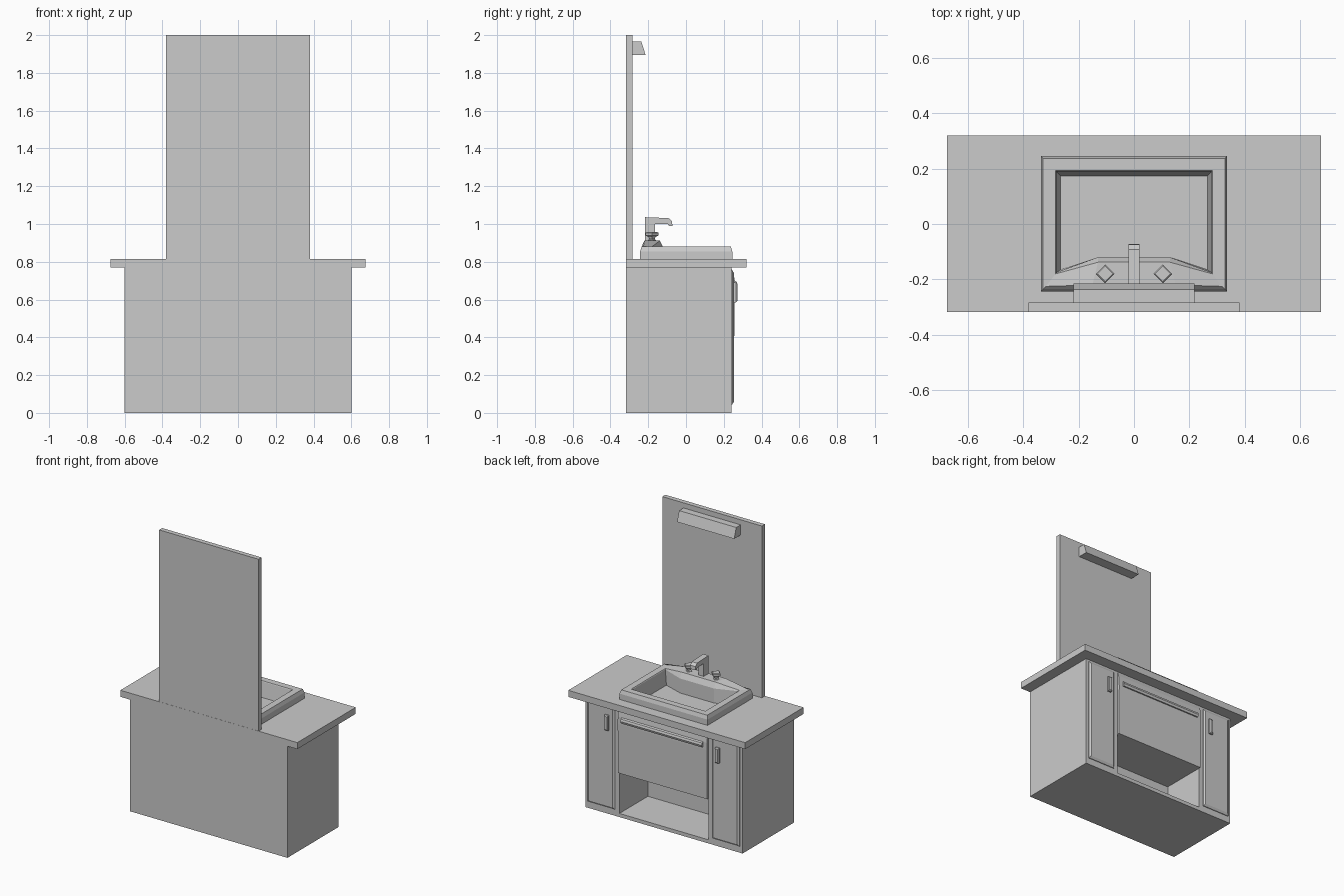
import bpy, bmesh, math

if "Cube" in bpy.data.objects:
    bpy.data.objects.remove(bpy.data.objects["Cube"])


def finish(name, bm):
    bmesh.ops.recalc_face_normals(bm, faces=bm.faces)
    me = bpy.data.meshes.new(name)
    bm.to_mesh(me)
    bm.free()
    ob = bpy.data.objects.new(name, me)
    bpy.context.scene.collection.objects.link(ob)
    return ob


def loft(name, loops, cap_start=True, cap_end=True):
    """Skin a list of closed loops with equal point counts."""
    bm = bmesh.new()
    rings = [[bm.verts.new(p) for p in loop] for loop in loops]
    n = len(rings[0])
    for a, b in zip(rings, rings[1:]):
        for i in range(n):
            j = (i + 1) % n
            bm.faces.new((a[i], a[j], b[j], b[i]))
    if cap_start:
        bm.faces.new(rings[0])
    if cap_end:
        bm.faces.new(rings[-1])
    return finish(name, bm)


def rect_xy(x0, x1, y0, y1, z):
    return [(x0, y0, z), (x1, y0, z), (x1, y1, z), (x0, y1, z)]


def rect_xz(x0, x1, z0, z1, y):
    return [(x0, y, z0), (x1, y, z0), (x1, y, z1), (x0, y, z1)]


def box(name, x0, x1, y0, y1, z0, z1):
    return loft(name, [rect_xy(x0, x1, y0, y1, z0), rect_xy(x0, x1, y0, y1, z1)])


def prism(name, half, profile):
    """Extrude a (y, z) profile symmetrically along x."""
    return loft(name, [[(x, y, z) for y, z in profile] for x in (-half, half)])


def cut(ob, cutter):
    mod = ob.modifiers.new("opening", 'BOOLEAN')
    mod.operation = 'DIFFERENCE'
    mod.solver = 'EXACT'
    mod.object = cutter
    bpy.context.view_layer.objects.active = ob
    bpy.ops.object.modifier_apply(modifier=mod.name)
    bpy.data.objects.remove(cutter)


# cabinet with open niche under the drawer
cabinet = box("cabinet", -.6, .6, -.318, .24, 0, .77)
cut(cabinet, box("niche_cutter", -.34, .34, -.07, .4, .025, .31))

# countertop with hole for the bowl
counter = box("countertop", -.675, .675, -.318, .319, .77, .815)
cut(counter, box("bowl_cutter", -.295, .295, -.19, .205, .7, .9))

# mirror panel and lamp
box("mirror", -.38, .38, -.317, -.284, .815, 2.0)
prism("mirror_lamp", .218, [(-.286, 1.895), (-.214, 1.895), (-.236, 1.965), (-.286, 1.965)])


# sink: rim, raised tap deck and bowl in one skin
def sink_loop(x, front, corner, z, mid_x, mid_y, mid_z):
    return [(-x, front, z), (x, front, z), (x, corner, z),
            (mid_x, mid_y, mid_z), (-mid_x, mid_y, mid_z), (-x, corner, z)]


loft("sink", [
    sink_loop(.336, .245, -.243, .812, .215, -.243, .812),
    sink_loop(.336, .245, -.243, .855, .215, -.243, .855),
    sink_loop(.328, .237, -.235, .88, .2, -.235, .88),
    sink_loop(.318, .228, -.225, .88, .15, -.22, .912),
    sink_loop(.283, .193, -.18, .88, .13, -.138, .912),
    sink_loop(.28, .19, -.175, .875, .13, -.12, .875),
    sink_loop(.265, .173, -.165, .775, .13, -.12, .775),
], cap_start=False)

# tap spout
prism("tap_spout", .02, [(-.217, .9), (-.164, .9), (-.164, 1.0), (-.097, 1.0), (-.09, .99),
                         (-.072, .99), (-.074, 1.014), (-.092, 1.031), (-.217, 1.036)])

# tap handles, square and turned 45 degrees
for side, cx in (("left", -.104), ("right", .104)):
    rings = [(.022, .9), (.022, .915), (.014, .92), (.018, .93), (.034, .94), (.034, .953), (.028, .958)]
    loft("tap_handle_" + side, [
        [(cx + r * math.cos(k * math.pi / 2), -.18 + r * math.sin(k * math.pi / 2), z) for k in range(4)]
        for r, z in rings])

# bowed drawer front and its bar handle
prism("drawer_front", .34, [(.235, .76), (.244, .76), (.253, .735), (.258, .7),
                            (.259, .65), (.254, .31), (.235, .31)])
prism("drawer_handle", .31, [(.25, .665), (.268, .665), (.273, .68), (.268, .695), (.25, .705)])

# doors with chamfered panel and pull
for side, s in (("left", -1), ("right", 1)):
    x0, x1 = sorted((s * .372, s * .58))
    loft("door_" + side, [
        rect_xz(x0, x1, .045, .755, .235),
        rect_xz(x0, x1, .045, .755, .245),
        rect_xz(x0 + .012, x1 - .012, .06, .74, .254)])
    c = s * .422
    loft("door_handle_" + side, [
        rect_xz(c - .014, c + .014, .585, .69, .25),
        rect_xz(c - .014, c + .014, .585, .69, .265),
        rect_xz(c - .009, c + .009, .592, .683, .272)])
